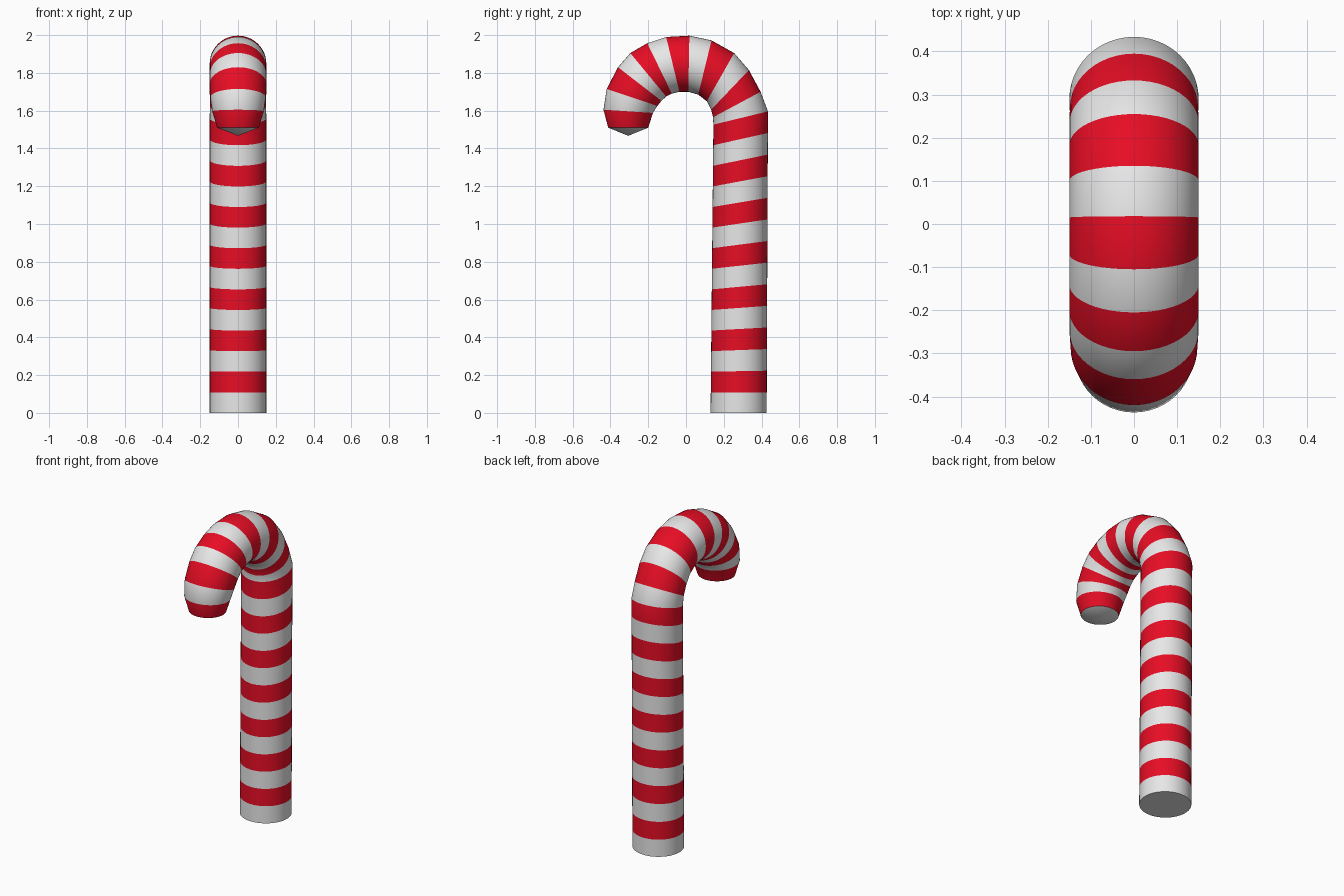
import bpy, bmesh
from math import cos, sin, tau, radians
from mathutils import Vector

cube = bpy.data.objects.get("Cube")
if cube:
    bpy.data.objects.remove(cube, do_unlink=True)


def material(name, colour):
    mat = bpy.data.materials.new(name)
    mat.use_nodes = True
    mat.diffuse_color = (*colour, 1)
    mat.node_tree.nodes["Principled BSDF"].inputs["Base Color"].default_value = (*colour, 1)
    return mat


SIDES = 48

# Straight shaft: stripe edges as (inner y, z), (outer y, z), tilting more with height
edges = []
for k in range(15):
    t = k / 14
    z = 0.109 * k
    edges.append(((0.13 + 0.015 * t, z), (0.427 + 0.007 * t, z + 0.0054 * max(0, k - 1))))

# Curved hook: stripe edges from the shaft round to the tip
edges += [
    ((0.143, 1.565), (0.395, 1.70)),
    ((0.133, 1.605), (0.333, 1.815)),
    ((0.11, 1.65), (0.255, 1.905)),
    ((0.065, 1.685), (0.135, 1.972)),
    ((0.012, 1.70), (0.018, 1.997)),
    ((-0.035, 1.70), (-0.105, 1.99)),
    ((-0.075, 1.69), (-0.205, 1.957)),
    ((-0.105, 1.675), (-0.295, 1.905)),
    ((-0.13, 1.652), (-0.36, 1.83)),
    ((-0.152, 1.625), (-0.42, 1.715)),
    ((-0.175, 1.588), (-0.437, 1.605)),
    ((-0.20, 1.51), (-0.412, 1.51)),
]

bm = bmesh.new()


def ring(inner, outer):
    a, b = Vector((0, *inner)), Vector((0, *outer))
    centre, half = (a + b) / 2, (b - a) / 2
    width = Vector((min(0.15, half.length * 1.04), 0, 0))
    return [bm.verts.new(centre + half * cos(tau * i / SIDES) + width * sin(tau * i / SIDES))
            for i in range(SIDES)]


# Alternating white and red bands between neighbouring rings
rings = [ring(*e) for e in edges]
for n, (low, high) in enumerate(zip(rings, rings[1:])):
    for i in range(SIDES):
        j = (i + 1) % SIDES
        bm.faces.new((low[i], low[j], high[j], high[i])).material_index = n % 2

# Flat base and shallow pointed hook end, both white
bm.faces.new(rings[0])
tip = bm.verts.new((0, -0.306, 1.467))
for i in range(SIDES):
    bm.faces.new((rings[-1][i], rings[-1][(i + 1) % SIDES], tip))
bmesh.ops.recalc_face_normals(bm, faces=bm.faces)

mesh = bpy.data.meshes.new("striped_cane")
bm.to_mesh(mesh)
bm.free()
mesh.materials.append(material("white", (0.8, 0.8, 0.8)))
mesh.materials.append(material("red", (0.8, 0.004, 0.018)))

cane = bpy.data.objects.new("striped_cane", mesh)
bpy.context.collection.objects.link(cane)
bpy.ops.object.select_all(action="DESELECT")
cane.select_set(True)
bpy.context.view_layer.objects.active = cane
bpy.ops.object.shade_smooth_by_angle(angle=radians(30))
